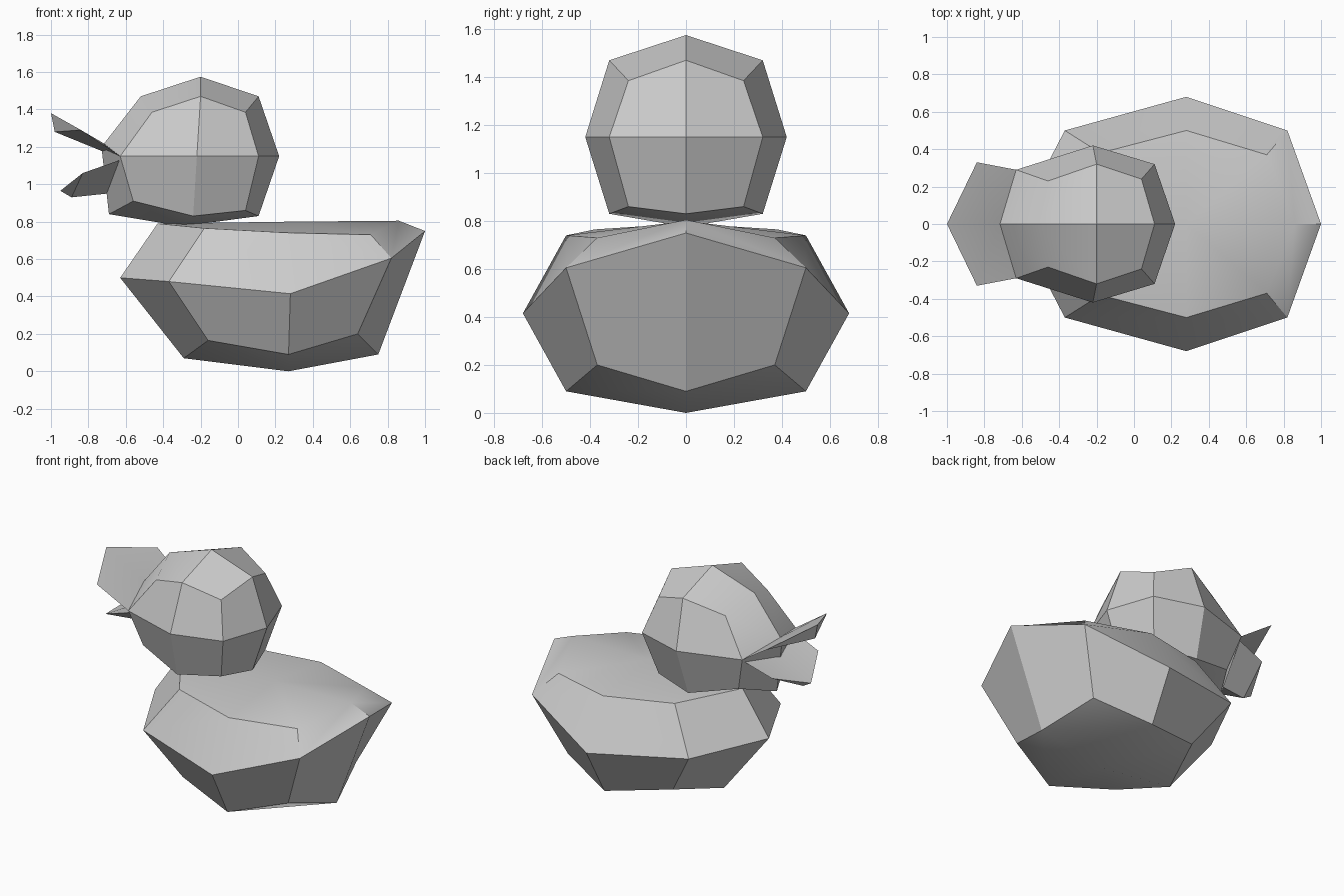
import bpy, bmesh, math

cube = bpy.data.objects.get("Cube")
if cube:
    bpy.data.objects.remove(cube, do_unlink=True)

grey = bpy.data.materials.new("light_grey")
grey.use_nodes = True
colour = (0.6, 0.6, 0.6, 1)
grey.diffuse_color = colour
grey.node_tree.nodes["Principled BSDF"].inputs["Base Color"].default_value = colour


def finish(name, bm, crease=math.radians(30)):
    """Orient the faces, mark creases and make the object."""
    bmesh.ops.recalc_face_normals(bm, faces=bm.faces[:])
    for face in bm.faces:
        face.smooth = True
    for edge in bm.edges:
        edge.smooth = edge.calc_face_angle(0) < crease
    mesh = bpy.data.meshes.new(name)
    bm.to_mesh(mesh)
    bm.free()
    mesh.materials.append(grey)
    obj = bpy.data.objects.new(name, mesh)
    bpy.context.collection.objects.link(obj)
    return obj


def mirrored(point, side):
    x, y, z = point
    return (x, y * side, z)


def rounded_block(name, spine, rim, cheek):
    """Faceted block: a centre loop, a matching loop on each side and a side point.
    Loops run from the front top, over the back, under and up the front."""
    bm = bmesh.new()
    centre = [bm.verts.new((x, 0, z)) for x, z in spine]
    # The crown and the underside each have a middle point in the loops
    count = len(centre)
    for side in (1, -1):
        loop = [bm.verts.new(mirrored(p, side)) for p in rim]
        hub = bm.verts.new(mirrored(cheek, side))
        for i in range(count):
            j = (i + 1) % count
            bm.faces.new((centre[i], centre[j], loop[j], loop[i]))
        for i in range(0, count, 2):
            bm.faces.new((loop[i - 1], loop[i], loop[i + 1], hub))
    return finish(name, bm)


def bill(name, root_top, root_low, root_side, tip_top, tip_low, tip_side):
    """Thin wedge, thickest along the middle, with edges that meet at the sides."""
    bm = bmesh.new()
    rt, rl, tt, tl = [bm.verts.new((x, 0, z)) for x, z in
                      (root_top, root_low, tip_top, tip_low)]
    for side in (1, -1):
        rs = bm.verts.new(mirrored(root_side, side))
        ts = bm.verts.new(mirrored(tip_side, side))
        bm.faces.new((rt, tt, ts, rs))
        bm.faces.new((rl, rs, ts, tl))
        bm.faces.new((tt, tl, ts))
        bm.faces.new((rt, rs, rl))
    return finish(name, bm)


# Body, with the tail rising at the back
rounded_block(
    "body",
    spine=[(-.43, .79), (.28, .8), (.86, .805), (1, .75),
           (.75, .09), (.27, 0), (-.29, .07), (-.63, .5)],
    rim=[(-.18, .38, .765), (.28, .5, .74), (.71, .37, .73), (.82, .5, .605),
         (.64, .37, .2), (.27, .5, .09), (-.16, .37, .165), (-.37, .5, .48)],
    cheek=(.28, .68, .415))

# Head
rounded_block(
    "head",
    spine=[(-.52, 1.47), (-.2, 1.575), (.11, 1.47), (.22, 1.15),
           (.11, .83), (-.3, .775), (-.69, .84), (-.73, 1.2)],
    rim=[(-.46, .23, 1.385), (-.2, .32, 1.47), (.04, .24, 1.385), (.11, .32, 1.15),
         (.04, .24, .86), (-.24, .32, .83), (-.56, .23, .91), (-.63, .29, 1.15)],
    cheek=(-.22, .42, 1.15))

# Open bill
bill("upper_bill", (-.72, 1.22), (-.66, 1.15), (-.63, .29, 1.15),
     (-1, 1.38), (-.98, 1.28), (-.84, .33, 1.29))
bill("lower_bill", (-.68, 1.1), (-.7, .95), (-.63, .27, 1.13),
     (-.95, .965), (-.89, .93), (-.83, .25, 1.06))
